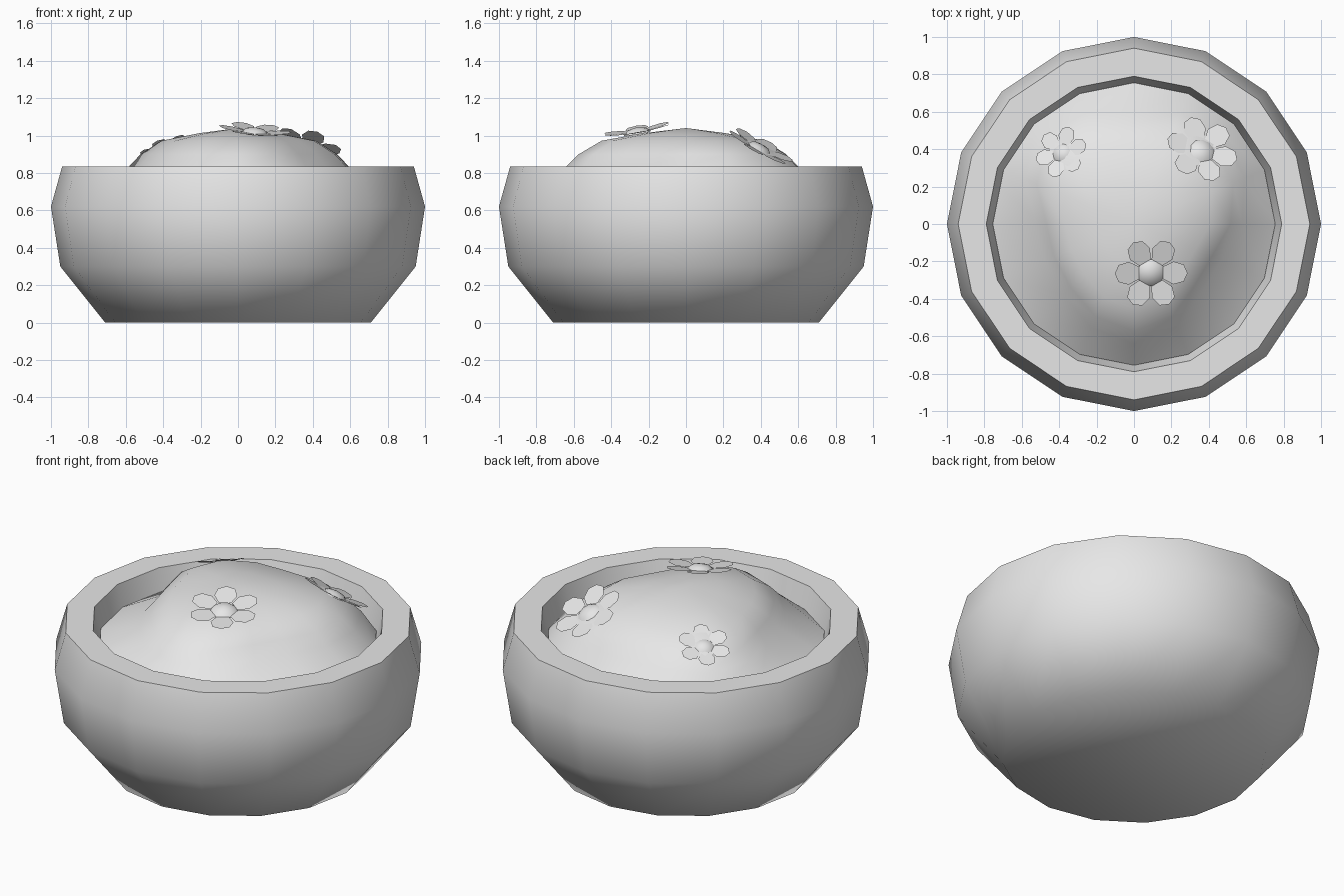
import bpy, bmesh, math
from mathutils import Vector

cube = bpy.data.objects.get("Cube")
if cube:
    bpy.data.objects.remove(cube, do_unlink=True)

SIDES = 16
grey = bpy.data.materials.new("light_grey")
grey.use_nodes = True
colour = (0.8, 0.8, 0.8, 1)
grey.diffuse_color = colour
grey.node_tree.nodes["Principled BSDF"].inputs["Base Color"].default_value = colour


def finish(bm, name, angle):
    mesh = bpy.data.meshes.new(name)
    bm.to_mesh(mesh)
    bm.free()
    mesh.materials.append(grey)
    obj = bpy.data.objects.new(name, mesh)
    bpy.context.collection.objects.link(obj)
    bpy.ops.object.select_all(action='DESELECT')
    obj.select_set(True)
    bpy.context.view_layer.objects.active = obj
    bpy.ops.object.shade_smooth_by_angle(angle=math.radians(angle))
    return obj


def add_ring(bm, radii, z):
    """One ring of vertices, with a radius for each direction."""
    step = math.tau / len(radii)
    return [bm.verts.new((r * math.cos(i * step), r * math.sin(i * step), z))
            for i, r in enumerate(radii)]


def bridge(bm, a, b):
    n = len(a)
    for i in range(n):
        j = (i + 1) % n
        bm.faces.new((a[i], a[j], b[j], b[i]))


def cap(bm, ring, z):
    tip = bm.verts.new((0, 0, z))
    for i, v in enumerate(ring):
        bm.faces.new((v, ring[(i + 1) % len(ring)], tip))


# Bowl: faceted lathe with a thick flat rim and leaning inner wall
bm = bmesh.new()
profile = [(0.71, 0), (0.95, 0.30), (1.0, 0.62), (0.94, 0.835),
           (0.79, 0.835), (0.755, 0.70)]
rings = [add_ring(bm, [r] * SIDES, z) for r, z in profile]
for a, b in zip(rings, rings[1:]):
    bridge(bm, a, b)
bm.faces.new(rings[0][::-1])
finish(bm, "bowl", 60)

# Filling: uneven rounded mound; the shoulder radius varies around the bowl
shoulder = [0.55, 0.61, 0.64, 0.61, 0.57, 0.61, 0.65, 0.60,
            0.50, 0.49, 0.51, 0.57, 0.61, 0.57, 0.49, 0.48]
bm = bmesh.new()
levels = [(None, 0.71), (1.05, 0.835), (0.94, 0.90), (0.74, 0.972), (0.38, 1.012)]
rings = []
for scale, z in levels:
    radii = [0.755 if scale is None else r * scale for r in shoulder]
    rings.append(add_ring(bm, radii, z))
for a, b in zip(rings, rings[1:]):
    bridge(bm, a, b)
cap(bm, rings[-1], 1.04)
finish(bm, "filling_mound", 70)


# Flowers: six blunt petals around a small domed centre
half_petal = [(0.065, 0.034), (0.12, 0.062), (0.175, 0.046)]
outline = ([(r, -w) for r, w in half_petal] + [(0.195, 0)]
           + [(r, w) for r, w in reversed(half_petal)])


def flower(name, location, normal, size, turn):
    turn_to = Vector(normal).to_track_quat('Z', 'Y')
    # The petal fan is turned about its own axis first
    spin = turn_to @ Vector((1, 0, 0))
    offset = math.radians(turn) - math.atan2(spin.y, spin.x)

    bm = bmesh.new()
    for k in range(6):
        a = offset + k * math.tau / 6
        c, s = math.cos(a), math.sin(a)
        bm.faces.new([bm.verts.new((r * c - w * s, r * s + w * c, r * 0.12))
                      for r, w in outline])
    petals = finish(bm, name + "_petals", 30)

    bm = bmesh.new()
    low = add_ring(bm, [0.075] * 10, 0.0)
    high = add_ring(bm, [0.05] * 10, 0.022)
    bridge(bm, low, high)
    cap(bm, high, 0.032)
    bm.faces.new(low[::-1])
    centre = finish(bm, name + "_centre", 100)

    for obj in (petals, centre):
        obj.location = location
        obj.rotation_mode = 'QUATERNION'
        obj.rotation_quaternion = turn_to
        obj.scale = (size,) * 3


flower("front_flower", (0.09, -0.26, 1.012), (0.09, -0.17, 0.98), 1.0, 0)
flower("back_left_flower", (0.36, 0.39, 0.925), (0.22, 0.46, 0.86), 1.0, 45)
flower("back_right_flower", (-0.385, 0.38, 0.925), (-0.31, 0.31, 0.9), 0.74, 15)
